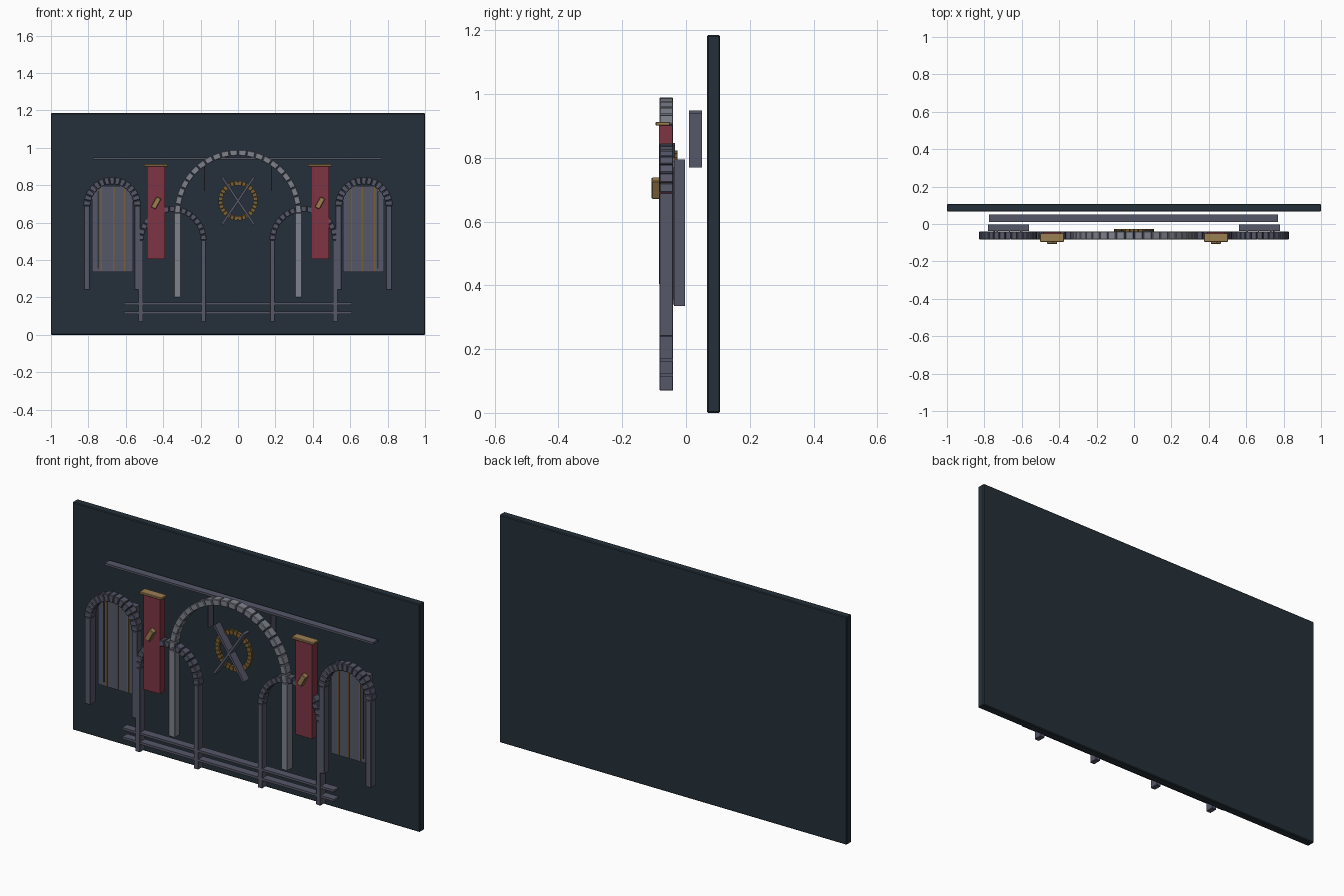
import bpy, bmesh, math
from mathutils import Matrix, Vector

if "Cube" in bpy.data.objects:
    bpy.data.objects.remove(bpy.data.objects["Cube"])


def material(name, rgb):
    m = bpy.data.materials.new(name)
    m.diffuse_color = (*rgb, 1)
    m.use_nodes = True
    m.node_tree.nodes["Principled BSDF"].inputs["Base Color"].default_value = m.diffuse_color
    return m


WALL = material("dark slate", (0.018, 0.030, 0.041))
STONE = material("violet grey stone", (0.092, 0.096, 0.14))
PALE = material("pale stone", (0.21, 0.225, 0.265))
RED = material("crimson cloth", (0.21, 0.036, 0.056))
GOLD = material("brass", (0.33, 0.21, 0.085))
BRONZE = material("bronze", (0.20, 0.115, 0.03))
SHADOW = material("dark groove", (0.03, 0.032, 0.045))


def finish(name, bm, mat, bevel):
    bmesh.ops.recalc_face_normals(bm, faces=bm.faces)
    me = bpy.data.meshes.new(name)
    bm.to_mesh(me)
    bm.free()
    me.materials.append(mat)
    ob = bpy.data.objects.new(name, me)
    bpy.context.collection.objects.link(ob)
    if bevel:
        mod = ob.modifiers.new("worn edges", 'BEVEL')
        mod.width = bevel
        mod.segments = 1
    return ob


def box(name, x, y, z, mat, bevel=0.0, tilt=0.0):
    """Box from three (low, high) ranges, tilted about the y axis."""
    mid = Vector([(r[0] + r[1]) / 2 for r in (x, y, z)])
    size = [r[1] - r[0] for r in (x, y, z)]
    bm = bmesh.new()
    bmesh.ops.create_cube(bm, size=1, matrix=Matrix.Diagonal((*size, 1)))
    ob = finish(name, bm, mat, bevel)
    ob.location = mid
    ob.rotation_euler.y = tilt
    return ob


def block_ring(name, cx, cz, inner, outer, y, count, sweep, gap, mat, bevel):
    """Wedge blocks laid around a centre, from angle 0 to sweep."""
    bm = bmesh.new()
    step = sweep / count
    for i in range(count):
        a0, a1 = (i + gap) * step, (i + 1 - gap) * step
        quad = [(inner, a0), (outer, a0), (outer, a1), (inner, a1)]
        front, back = [[bm.verts.new((cx + r * math.cos(a), yy, cz + r * math.sin(a)))
                        for r, a in quad] for yy in y]
        bm.faces.new(front)
        bm.faces.new(back)
        for k in range(4):
            n = (k + 1) % 4
            bm.faces.new((front[k], front[n], back[n], back[k]))
    return finish(name, bm, mat, bevel)


DEPTH = (-0.083, -0.04)


def arch(name, cx, foot, spring, inner, outer, leg, count, mat):
    block_ring(name + "_blocks", cx, spring, inner, outer, DEPTH, count,
               math.pi, 0.04, mat, 0.003)
    mid = (inner + outer) / 2
    for side, label in ((-1, "left"), (1, "right")):
        px = cx + side * mid
        box(f"{name}_{label}_post", (px - leg / 2, px + leg / 2), DEPTH,
            (foot, spring), mat, 0.002)


# Backing wall
box("back_wall", (-1, 1), (0.066, 0.107), (0, 1.185), WALL, 0.004)

# Ceiling beam and its hanging rods
box("ceiling_beam", (-0.775, 0.77), (0.01, 0.05), (0.937, 0.948), STONE)
for s in (-1, 1):
    box("hanging_rod", (s * 0.18 - 0.003, s * 0.18 + 0.003), (0.01, 0.05),
        (0.77, 0.937), STONE)

# Central arch
arch("central_arch", 0, 0.2, 0.65, 0.308, 0.34, 0.036, 22, PALE)

for s, side in ((-1, "left"), (1, "right")):
    # Lower arches and outer window arches
    arch(side + "_lower_arch", s * 0.352, 0.07, 0.505, 0.152, 0.184, 0.026, 17, STONE)
    arch(side + "_window_arch", s * 0.673, 0.24, 0.69, 0.115, 0.155, 0.032, 15, STONE)

    # Window panel with applied strips
    xs = sorted((s * 0.78, s * 0.562))
    box(side + "_window_panel", xs, (-0.037, -0.003), (0.335, 0.795), STONE)
    for c in (0.605, 0.665, 0.73):
        box(side + "_window_strip", (s * c - 0.004, s * c + 0.004),
            (-0.041, -0.036), (0.34, 0.79), BRONZE)
    box(side + "_window_groove", (s * 0.747 - 0.003, s * 0.747 + 0.003),
        (-0.040, -0.036), (0.355, 0.77), SHADOW)

    # Banner, its top bar and slanted badge
    bx = s * 0.438
    box(side + "_banner", (bx - 0.048, bx + 0.048), (-0.084, -0.042), (0.405, 0.902), RED)
    box(side + "_banner_bar", (bx - 0.064, bx + 0.064), (-0.095, -0.05),
        (0.901, 0.913), GOLD, 0.002)
    box(side + "_banner_badge", (bx - 0.014, bx + 0.014), (-0.108, -0.08),
        (0.673, 0.737), GOLD, 0.003, math.radians(29))

# Wall emblem: studded ring and crossed bars
block_ring("emblem_ring", 0, 0.717, 0.082, 0.106, (-0.04, -0.026), 28,
           2 * math.pi, 0.06, BRONZE, 0.0)
for s in (-1, 1):
    box("emblem_crossed_bar", (-0.006, 0.006), (-0.078, -0.034), (0.565, 0.869),
        STONE, 0.0, s * math.radians(34)).location.z = 0.717

# Low rails
for z in (0.118, 0.166):
    box("low_rail", (-0.61, 0.61), (-0.082, -0.041), (z - 0.006, z + 0.006), STONE)
